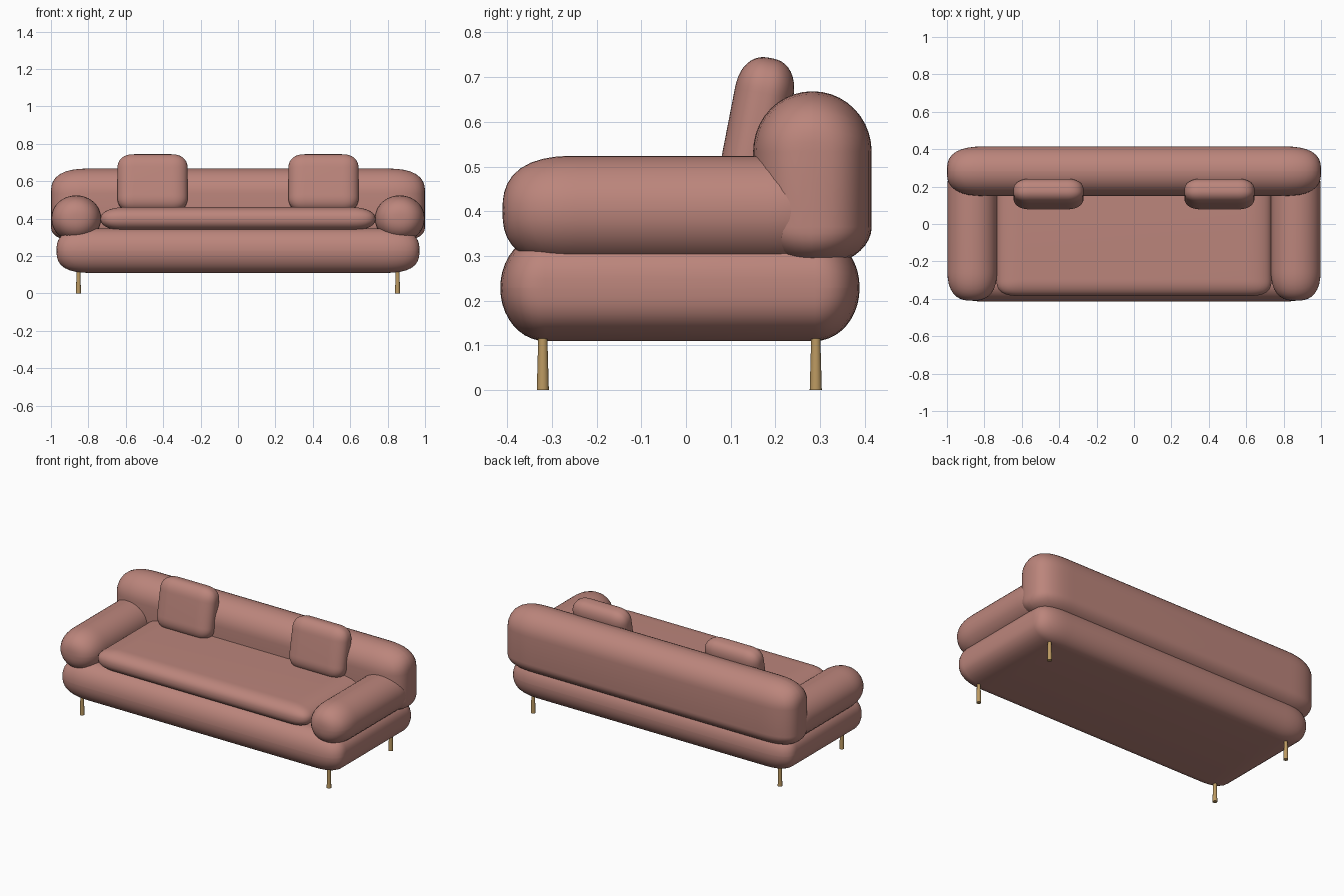
import bpy, bmesh, math
from mathutils import Vector

cube = bpy.data.objects.get("Cube")
if cube:
    bpy.data.objects.remove(cube)


def material(name, color):
    m = bpy.data.materials.new(name)
    m.use_nodes = True
    m.diffuse_color = (*color, 1)
    m.node_tree.nodes["Principled BSDF"].inputs["Base Color"].default_value = (*color, 1)
    return m


FABRIC = material("dusty rose fabric", (0.50, 0.235, 0.20))
WOOD = material("light oak", (0.50, 0.32, 0.12))


def finish(name, bm, mat, angle):
    bmesh.ops.recalc_face_normals(bm, faces=bm.faces)
    mesh = bpy.data.meshes.new(name)
    bm.to_mesh(mesh)
    bm.free()
    mesh.materials.append(mat)
    obj = bpy.data.objects.new(name, mesh)
    bpy.context.collection.objects.link(obj)
    bpy.ops.object.select_all(action="DESELECT")
    obj.select_set(True)
    bpy.context.view_layer.objects.active = obj
    bpy.ops.object.shade_smooth_by_angle(angle=math.radians(angle))
    return obj


def cushion(name, low, high, radii, axis=0, roll=2.0, end=2.8, bottom=None, steps=5):
    """Padded box: a rounded shell pulled apart around a flat core.
    roll is the roundness around the long axis, end the roundness of its ends."""
    low, high, radii = Vector(low), Vector(high), Vector(radii)
    bm = bmesh.new()
    bmesh.ops.create_cube(bm, size=2)
    bmesh.ops.subdivide_edges(bm, edges=bm.edges[:], cuts=2 * steps, use_grid_fill=True)
    others = [i for i in range(3) if i != axis]
    for v in bm.verts:
        sign = [math.copysign(1, c) for c in v.co]
        # the middle strip of each side becomes the flat core
        t = [max(0, (abs(c) * (2 * steps + 1) - 1) / (2 * steps)) for c in v.co]
        t = [math.tan(c * math.pi / 4) for c in t]
        ring = sum(t[i] ** roll for i in others) ** (1 / roll)
        size = (ring ** end + t[axis] ** end) ** (1 / end)
        for i in range(3):
            r = bottom if (bottom and i == 2 and sign[i] < 0) else radii[i]
            edge = high[i] if sign[i] > 0 else low[i]
            v.co[i] = edge - sign[i] * r * (1 - t[i] / size)
    return finish(name, bm, FABRIC, 60)


# Main upholstery
cushion("base", (-0.97, -0.415, 0.11), (0.97, 0.388, 0.348), (0.2, 0.1, 0.118))
cushion("backrest", (-1.0, 0.15, 0.275), (1.0, 0.415, 0.668), (0.22, 0.131, 0.135), bottom=0.09)
cushion("seat_cushion", (-0.735, -0.385, 0.335), (0.735, 0.25, 0.462), (0.14, 0.09, 0.062),
        axis=2, roll=3.0, end=2.2)

# Mirrored arms, pillows and legs
for side, s in (("left", 1), ("right", -1)):
    x = s * 0.865
    cushion(side + "_arm", (x - 0.133, -0.41, 0.278), (x + 0.133, 0.35, 0.524),
            (0.131, 0.17, 0.121), axis=1, end=2.6)

    pillow = cushion(side + "_pillow", (-0.188, -0.066, -0.155), (0.188, 0.066, 0.155),
                     (0.09, 0.06, 0.08), axis=1, roll=2.4, end=2.2)
    pillow.location = (s * 0.457, 0.16, 0.59)
    pillow.rotation_euler.x = math.radians(-11)

    for place, y in (("front", -0.32), ("back", 0.29)):
        bm = bmesh.new()
        bmesh.ops.create_cone(bm, cap_ends=True, segments=16, radius1=0.0135,
                              radius2=0.009, depth=0.16)
        bmesh.ops.translate(bm, verts=bm.verts, vec=(s * 0.853, y, 0.08))
        finish(f"{place}_{side}_leg", bm, WOOD, 40)
